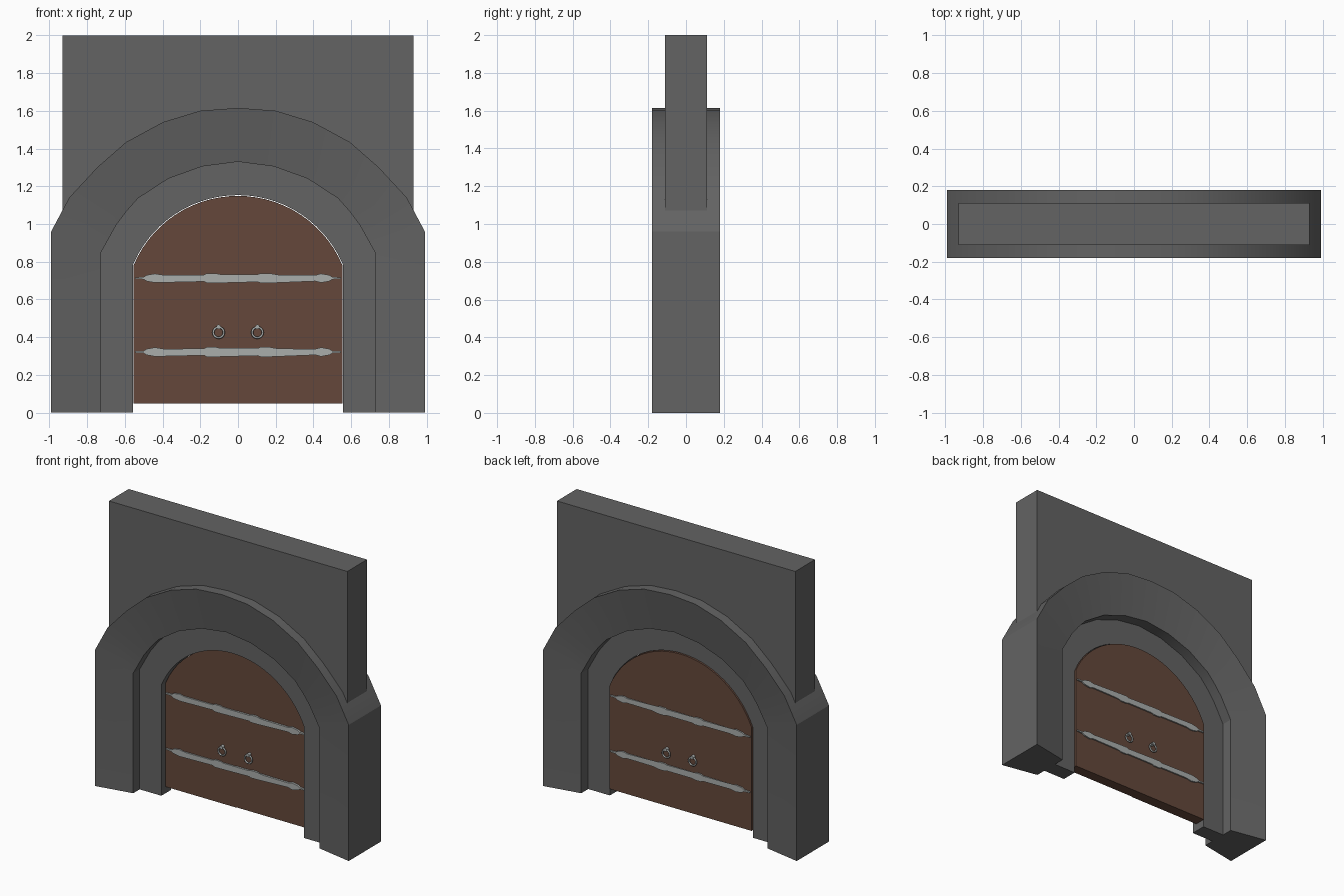
import bpy, bmesh, math

if "Cube" in bpy.data.objects:
    bpy.data.objects.remove(bpy.data.objects["Cube"])


def material(name, rgb):
    m = bpy.data.materials.new(name)
    m.diffuse_color = (*rgb, 1)
    m.use_nodes = True
    m.node_tree.nodes["Principled BSDF"].inputs["Base Color"].default_value = m.diffuse_color
    return m


STONE = material("dark stone", (0.125, 0.125, 0.125))
WOOD = material("brown wood", (0.128, 0.064, 0.043))
IRON = material("pale iron", (0.40, 0.42, 0.41))


def finish(name, bm, mat, smooth=None):
    bmesh.ops.recalc_face_normals(bm, faces=bm.faces)
    me = bpy.data.meshes.new(name)
    bm.to_mesh(me)
    bm.free()
    me.materials.append(mat)
    ob = bpy.data.objects.new(name, me)
    bpy.context.collection.objects.link(ob)
    if smooth:
        bpy.ops.object.select_all(action='DESELECT')
        ob.select_set(True)
        bpy.context.view_layer.objects.active = ob
        bpy.ops.object.shade_smooth_by_angle(angle=math.radians(smooth))
    return ob


def prism(name, pts, y0, y1, mat):
    """Extrude an xz outline between two depths."""
    bm = bmesh.new()
    a = [bm.verts.new((x, y0, z)) for x, z in pts]
    b = [bm.verts.new((x, y1, z)) for x, z in pts]
    caps = [bm.faces.new(a), bm.faces.new(b[::-1])]
    n = len(pts)
    for i in range(n):
        j = (i + 1) % n
        bm.faces.new((a[i], b[i], b[j], a[j]))
    bmesh.ops.triangulate(bm, faces=caps)
    return finish(name, bm, mat)


def band(name, outer, inner, yo, yi, mat, smooth=None):
    """Arch band; yo and yi are (front, back) depths of its outer and inner edges."""
    bm = bmesh.new()
    rows = []
    for (xo, zo), (xi, zi) in zip(outer, inner):
        rows.append([bm.verts.new(p) for p in ((xo, yo[0], zo), (xi, yi[0], zi),
                                               (xi, yi[1], zi), (xo, yo[1], zo))])
    for r, s in zip(rows, rows[1:]):
        for k in range(4):
            m = (k + 1) % 4
            bm.faces.new((r[k], r[m], s[m], s[k]))
    bm.faces.new(rows[0])
    bm.faces.new(rows[-1])
    return finish(name, bm, mat, smooth)


def mirrored(half):
    """Right half, bottom to apex, continued down the left side."""
    return half + [(-x, z) for x, z in half[-2::-1]]


# outer arch, its front and back faces sloping in to the opening
out_half = [(0.99, 0), (0.99, 0.96), (0.894, 1.14), (0.746, 1.30), (0.593, 1.434),
            (0.397, 1.54), (0.20, 1.60), (0, 1.615)]
in_half = [(0.727, 0), (0.727, 0.847), (0.645, 0.995), (0.59, 1.068), (0.53, 1.136),
           (0.37, 1.24), (0.19, 1.305), (0, 1.33)]
band("outer_arch", mirrored(out_half), mirrored(in_half),
     (-0.18, 0.18), (-0.13, 0.13), STONE, 25)

# wall above, its underside buried in the arch
under = [(x * 0.93, z * 0.97) for x, z in mirrored(out_half[2:])]
prism("upper_wall", [(0.93, 2), (0.93, 1.06)] + under + [(-0.93, 1.06), (-0.93, 2)],
      -0.11, 0.11, STONE)

# inner arch (door frame)
CZ, A0, N = 0.549, math.radians(22.6), 14


def arc(r):
    return [(r * math.cos(a), CZ + r * math.sin(a))
            for a in (A0 + (math.pi / 2 - A0) * i / N for i in range(N + 1))]


def jamb(r):
    p = arc(r)
    return mirrored([(p[0][0], 0)] + p)


band("door_frame", jamb(0.84), jamb(0.604), (-0.058, 0.052), (-0.058, 0.052), STONE, 25)

# two door leaves, one standing slightly proud at the meeting edge
leaf = arc(0.6)
leaf = [(0, 0.05), (leaf[0][0], 0.05)] + leaf[:-1] + [(0, 1.149)]
prism("door_leaf_right", leaf, -0.014, 0.060, WOOD)
prism("door_leaf_left", [(-x, z) for x, z in leaf], -0.018, 0.060, WOOD)

# iron straps, visible on both faces
half = [(0.545, 0.004), (0.50, 0.006), (0.485, 0.016), (0.44, 0.024), (0.41, 0.016),
        (0.18, 0.018), (0.165, 0.026), (0.12, 0.026), (0.105, 0.02)]
top = half + [(-x, h) for x, h in half[::-1]]
for name, z in (("lower_strap", 0.322), ("upper_strap", 0.713)):
    outline = [(x, z + h) for x, h in top] + [(x, z - h) for x, h in top[::-1]]
    prism(name, outline, -0.028, 0.070, IRON)

# ring handles with a mounting stud
for side, sx in (("left", -1), ("right", 1)):
    for face, y, d in (("front", -0.018, -1), ("back", 0.060, 1)):
        bpy.ops.mesh.primitive_torus_add(
            major_radius=0.028, minor_radius=0.006, major_segments=20, minor_segments=8,
            location=(sx * 0.103, y + d * 0.014, 0.425), rotation=(math.pi / 2, 0, 0))
        ring = bpy.context.object
        ring.name = f"ring_{face}_{side}"
        ring.data.materials.append(IRON)
        bpy.ops.object.shade_smooth()
        bpy.ops.mesh.primitive_cylinder_add(
            vertices=12, radius=0.012, depth=0.026,
            location=(sx * 0.103, y + d * 0.011, 0.455), rotation=(math.pi / 2, 0, 0))
        stud = bpy.context.object
        stud.name = f"ring_stud_{face}_{side}"
        stud.data.materials.append(IRON)
